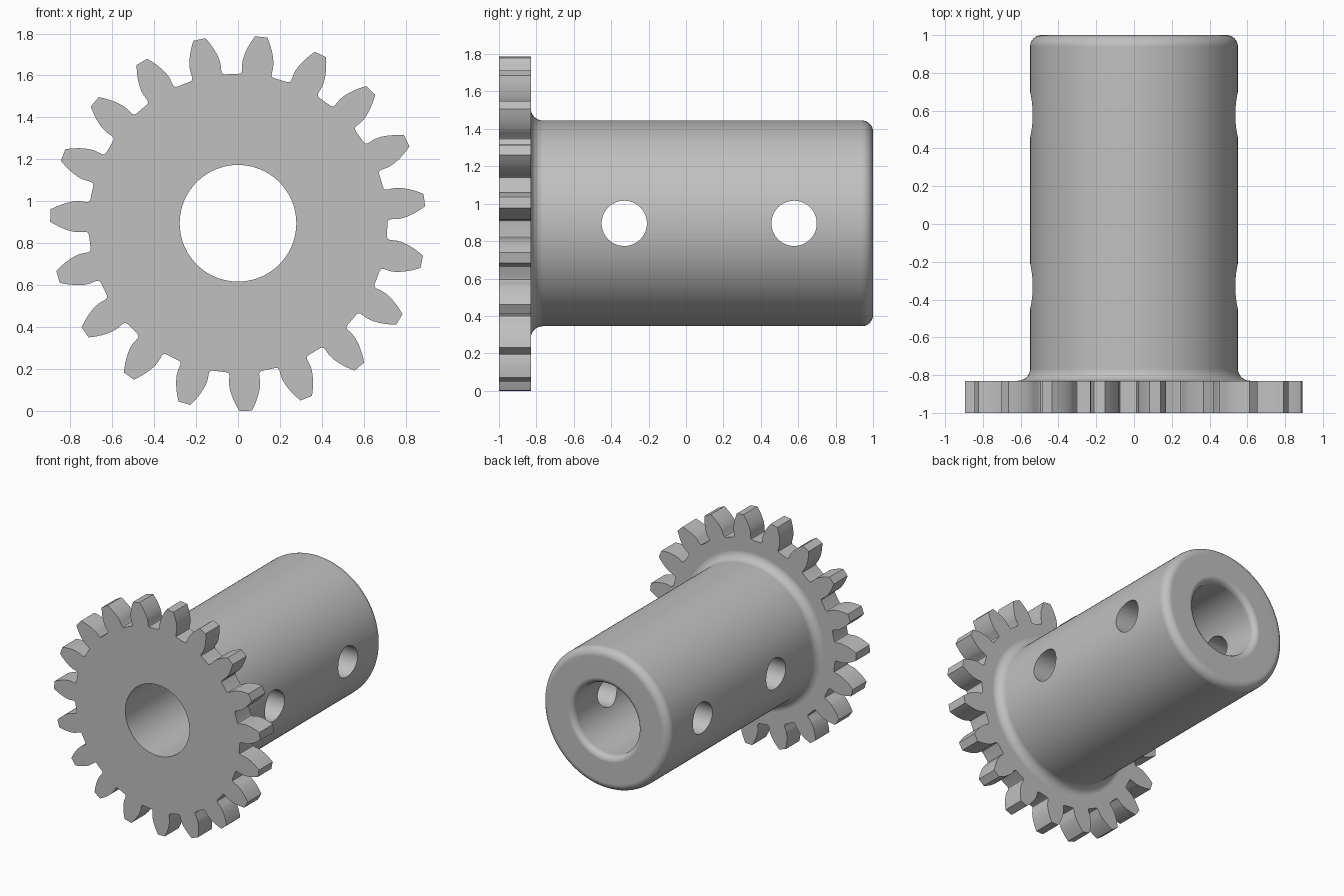
import bpy, bmesh
from math import sin, cos, tan, acos, pi, radians, sqrt
from mathutils import Vector

if "Cube" in bpy.data.objects:
    bpy.data.objects.remove(bpy.data.objects["Cube"], do_unlink=True)

AXIS_Z = 0.895            # height of the shaft axis
TEETH = 19
TIP, ROOT, PITCH = 0.896, 0.713, 0.811
BASE = PITCH * cos(radians(20))


def new_object(name, bm):
    bmesh.ops.recalc_face_normals(bm, faces=bm.faces)
    mesh = bpy.data.meshes.new(name)
    bm.to_mesh(mesh)
    bm.free()
    ob = bpy.data.objects.new(name, mesh)
    bpy.context.collection.objects.link(ob)
    return ob


def lathe(name, profile, steps=128):
    """Spin (radius, y) points around the shaft axis."""
    bm = bmesh.new()
    verts = [bm.verts.new((r, y, AXIS_Z)) for r, y in profile]
    edges = [bm.edges.new(pair) for pair in zip(verts, verts[1:])]
    bmesh.ops.spin(bm, geom=verts + edges, cent=(0, 0, AXIS_Z), axis=(0, 1, 0),
                   dvec=(0, 0, 0), angle=2 * pi, steps=steps)
    bmesh.ops.remove_doubles(bm, verts=bm.verts, dist=1e-4)
    return new_object(name, bm)


def arc(cr, cy, radius, start, end, n=8):
    angles = [radians(start + (end - start) * i / n) for i in range(n + 1)]
    return [(cr + radius * cos(a), cy + radius * sin(a)) for a in angles]


def involute(r):
    a = acos(min(1, BASE / r))
    return tan(a) - a


def gear(name, y0, y1, phase):
    # half tooth as (radius, half angle): root fillet, then involute flank
    half = [(ROOT, radians(6.75)), (ROOT + 0.004, radians(5.95)),
            (ROOT + 0.014, radians(5.6))]
    mid = pi / (2 * TEETH) + involute(PITCH)
    for i in range(8):
        r = BASE + (TIP - BASE) * i / 7
        half.append((r, mid - involute(r)))
    tooth = [(r, -a) for r, a in half] + [(r, a) for r, a in reversed(half)]
    bm = bmesh.new()
    ring = []
    for k in range(TEETH):
        c = radians(phase) + 2 * pi * k / TEETH
        ring += [bm.verts.new((r * cos(c + a), y0, AXIS_Z + r * sin(c + a)))
                 for r, a in tooth]
    face = bm.faces.new(ring)
    out = bmesh.ops.extrude_face_region(bm, geom=[face])
    moved = [g for g in out["geom"] if isinstance(g, bmesh.types.BMVert)]
    bmesh.ops.translate(bm, verts=moved, vec=Vector((0, y1 - y0, 0)))
    return new_object(name, bm)


def combine(target, tool, operation):
    mod = target.modifiers.new(operation.lower(), 'BOOLEAN')
    mod.operation, mod.solver, mod.object = operation, 'EXACT', tool
    bpy.context.view_layer.objects.active = target
    bpy.ops.object.modifier_apply(modifier=mod.name)
    bpy.data.objects.remove(tool, do_unlink=True)


# Toothed wheel at the front
pinion = gear("gear_with_hub", -1, -0.83, 7.1)

# Long hub with a fillet at the wheel and a rounded rear edge
hub = lathe("hub", [(0, -0.9), (0.615, -0.9)]
            + arc(0.615, -0.765, 0.065, 270, 180)
            + arc(0.49, 0.94, 0.06, 0, 90) + [(0, 1)])
combine(pinion, hub, 'UNION')

# Shaft bore, flared at the rear
bore = lathe("bore_cutter", [(0, -1.1), (0.278, -1.1)]
             + arc(0.323, 0.955, 0.045, 180, 90) + [(0.323, 1.1), (0, 1.1)])
combine(pinion, bore, 'DIFFERENCE')

# Two pin holes straight across the hub
for y in (-0.33, 0.578):
    bpy.ops.mesh.primitive_cylinder_add(vertices=64, radius=0.121, depth=2,
                                        location=(0, y, AXIS_Z),
                                        rotation=(0, pi / 2, 0))
    combine(pinion, bpy.context.object, 'DIFFERENCE')

# Plain grey finish
steel = bpy.data.materials.new("steel_grey")
steel.use_nodes = True
grey = (0.53, 0.53, 0.53, 1)
steel.diffuse_color = grey
steel.node_tree.nodes["Principled BSDF"].inputs["Base Color"].default_value = grey
pinion.data.materials.clear()
pinion.data.materials.append(steel)
for poly in pinion.data.polygons:
    poly.material_index = 0

# Smooth curved surfaces, crisp edges, flat end faces
bpy.ops.object.select_all(action='DESELECT')
pinion.select_set(True)
bpy.context.view_layer.objects.active = pinion
bpy.ops.object.shade_smooth_by_angle(angle=radians(30))
weighted = pinion.modifiers.new("flat_faces", 'WEIGHTED_NORMAL')
weighted.keep_sharp = True
